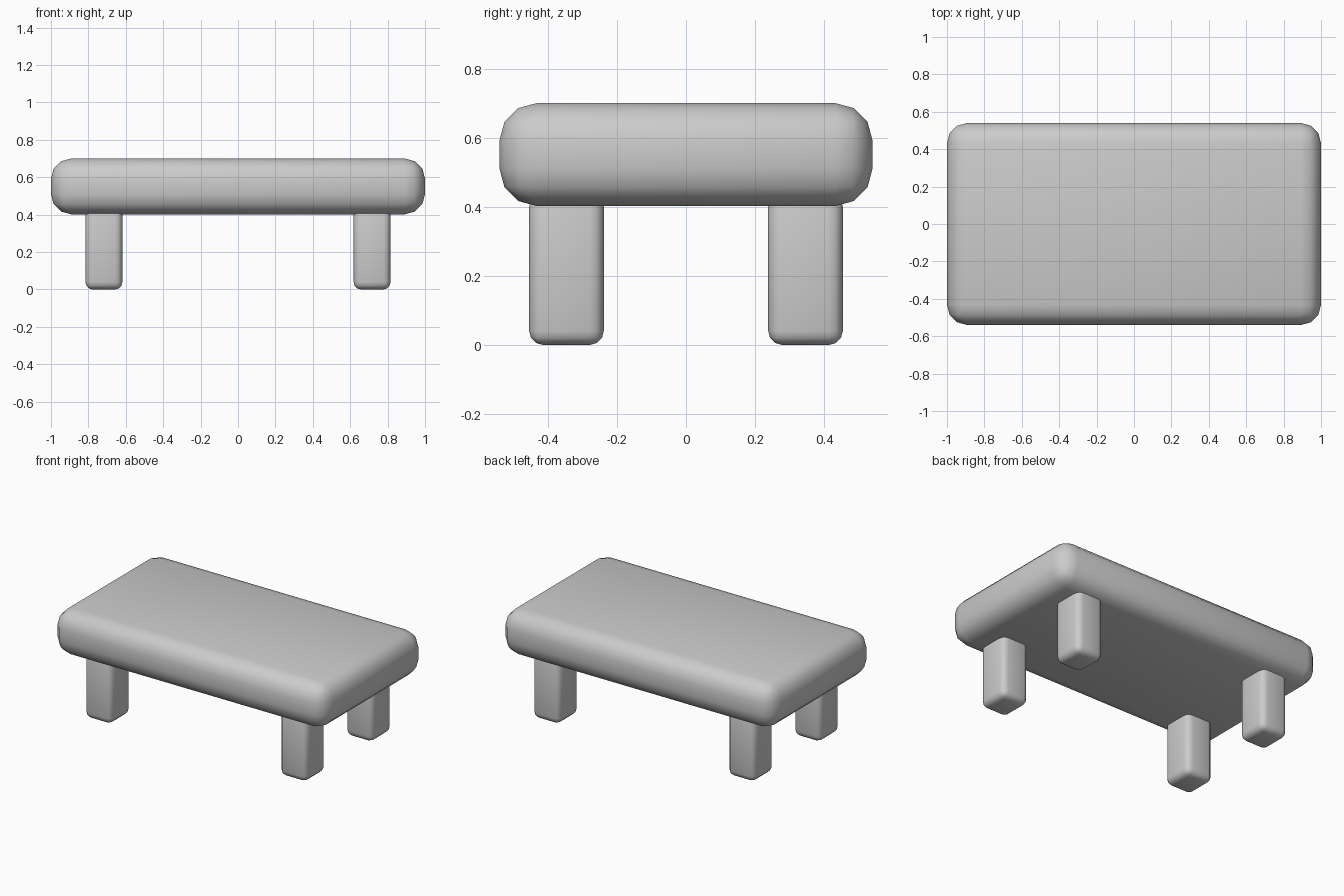
import bpy

if "Cube" in bpy.data.objects:
    bpy.data.objects.remove(bpy.data.objects["Cube"])


def rounded_box(name, lo, hi, radius):
    """Box between two corners with rounded, smooth-shaded edges."""
    centre = [(a + b) / 2 for a, b in zip(lo, hi)]
    size = [b - a for a, b in zip(lo, hi)]
    bpy.ops.mesh.primitive_cube_add(size=1, location=centre)
    obj = bpy.context.object
    obj.name = name
    obj.scale = size
    bpy.ops.object.transform_apply(location=False, rotation=False, scale=True)
    bevel = obj.modifiers.new("rounding", "BEVEL")
    bevel.width = radius
    bevel.segments = 3
    bpy.ops.object.shade_smooth()
    return obj


# Thick cushioned top
rounded_box("table_top", (-1, -0.54, 0.402), (1, 0.54, 0.70), 0.108)

# Four legs, mirrored to each corner
for sx, side in ((-1, "left"), (1, "right")):
    for sy, end in ((-1, "front"), (1, "back")):
        cx, cy = sx * 0.717, sy * 0.346
        rounded_box(f"{end}_{side}_leg",
                    (cx - 0.099, cy - 0.108, 0),
                    (cx + 0.099, cy + 0.108, 0.44), 0.04)
